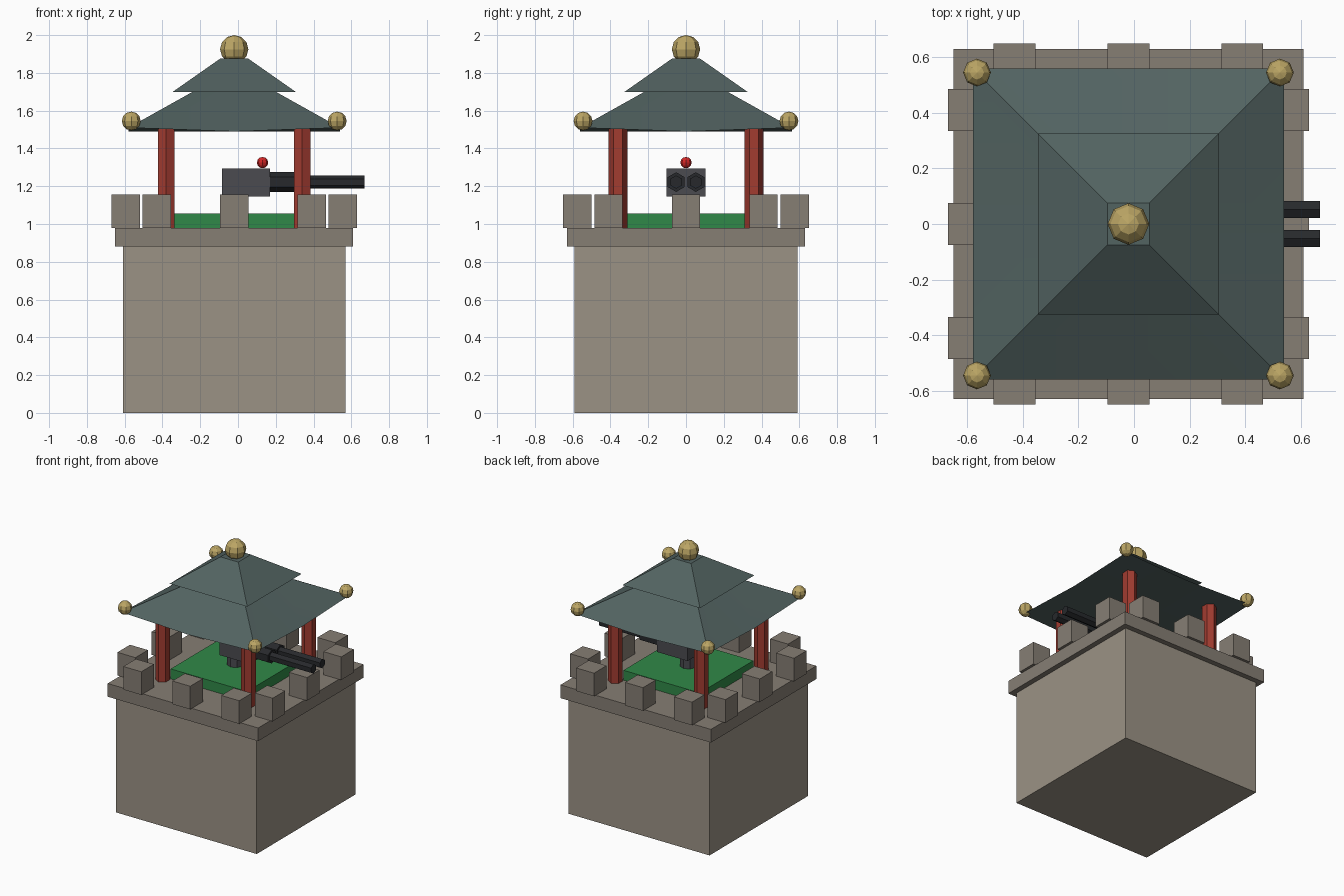
import bpy, bmesh, math
from mathutils import Matrix, Vector

if "Cube" in bpy.data.objects:
    bpy.data.objects.remove(bpy.data.objects["Cube"])

CX = -0.02  # tower axis


def material(name, rgb):
    m = bpy.data.materials.new(name)
    m.diffuse_color = (*rgb, 1)
    m.use_nodes = True
    m.node_tree.nodes["Principled BSDF"].inputs["Base Color"].default_value = m.diffuse_color
    return m


STONE = material("stone", (0.33, 0.29, 0.235))
DARK_STONE = material("dark_stone", (0.24, 0.21, 0.175))
GREEN = material("green", (0.03, 0.25, 0.065))
RED = material("red", (0.36, 0.045, 0.03))
ROOF = material("roof", (0.085, 0.125, 0.12))
GOLD = material("gold", (0.5, 0.38, 0.13))
METAL = material("metal", (0.07, 0.07, 0.08))
BLACK = material("black", (0.02, 0.022, 0.025))
BEAD = material("bead", (0.65, 0.02, 0.02))


def finish(name, bm, mat):
    bmesh.ops.recalc_face_normals(bm, faces=bm.faces[:])
    mesh = bpy.data.meshes.new(name)
    bm.to_mesh(mesh)
    bm.free()
    mesh.materials.append(mat)
    ob = bpy.data.objects.new(name, mesh)
    bpy.context.collection.objects.link(ob)
    return ob


def box(name, lo, hi, mat):
    bm = bmesh.new()
    lo, hi = Vector(lo), Vector(hi)
    bmesh.ops.create_cube(bm, size=1, matrix=Matrix.Translation((lo + hi) / 2)
                          @ Matrix.Diagonal((*(hi - lo), 1)))
    return finish(name, bm, mat)


def rod(name, a, b, r, mat, sides=6):
    bm = bmesh.new()
    a, b = Vector(a), Vector(b)
    rot = (b - a).to_track_quat('Z', 'Y').to_matrix().to_4x4()
    bmesh.ops.create_cone(bm, cap_ends=True, segments=sides, radius1=r, radius2=r,
                          depth=(b - a).length,
                          matrix=Matrix.Translation((a + b) / 2) @ rot)
    return finish(name, bm, mat)


def ball(name, c, r, mat, seg=8, rings=6):
    bm = bmesh.new()
    bmesh.ops.create_uvsphere(bm, u_segments=seg, v_segments=rings, radius=r,
                              matrix=Matrix.Translation(c))
    return finish(name, bm, mat)


def roof(name, rings):
    """Square roof tier; each ring is (half width, mid-edge z, corner lift)."""
    bm = bmesh.new()
    loops = []
    for h, z, lift in rings:
        loop = []
        for i in range(8):
            a = i * math.pi / 4
            x, y = round(math.cos(a)), round(math.sin(a))
            loop.append(bm.verts.new((CX + h * x, h * y, z + lift * (i % 2))))
        loops.append(loop)
    for lower, upper in zip(loops, loops[1:]):
        for i in range(8):
            j = (i + 1) % 8
            bm.faces.new((lower[i], lower[j], upper[j], upper[i]))
    bm.faces.new(loops[-1])
    # underside as a fan, so lifted corners stay clean
    hub = bm.verts.new((CX, 0, rings[0][1]))
    for i in range(8):
        bm.faces.new((loops[0][(i + 1) % 8], loops[0][i], hub))
    ob = finish(name, bm, ROOF)
    bpy.context.view_layer.objects.active = ob
    ob.select_set(True)
    bpy.ops.object.shade_smooth_by_angle(angle=math.radians(25))
    ob.select_set(False)


def slab(name, h, z0, z1, mat):
    box(name, (CX - h, -h, z0), (CX + h, h, z1), mat)


# stone tower and deck
slab("tower_body", 0.59, 0, 0.88, STONE)
slab("cornice", 0.63, 0.88, 0.98, DARK_STONE)
slab("green_deck", 0.32, 0.98, 1.055, GREEN)

# battlements, three per side
for side in range(4):
    rot = Matrix.Rotation(side * math.pi / 2, 4, 'Z')
    for off in (-0.41, 0, 0.41):
        c = rot @ Vector((off, -0.575, 0))
        box("merlon", (CX + c.x - 0.075, c.y - 0.075, 0.98),
            (CX + c.x + 0.075, c.y + 0.075, 1.155), DARK_STONE)

# pillars and corner ornaments
for sx in (-1, 1):
    for sy in (-1, 1):
        x, y = CX + 0.36 * sx, 0.36 * sy
        rod("pillar", (x, y, 0.98), (x, y, 1.51), 0.05, RED)
        ball("corner_ornament", (CX + 0.545 * sx, 0.545 * sy, 1.545), 0.05, GOLD)

# two-tier roof with finial
roof("lower_roof", [(0.56, 1.49, 0.02), (0.22, 1.70, 0)])
roof("upper_roof", [(0.325, 1.70, 0), (0.075, 1.875, 0)])
ball("finial", (CX, 0, 1.925), 0.075, GOLD)

# twin gun
rod("gun_pedestal", (CX, 0, 1.05), (CX, 0, 1.15), 0.06, METAL, 8)
box("gun_housing", (-0.085, -0.102, 1.145), (0.17, 0.102, 1.295), METAL)
for y in (-0.052, 0.052):
    rod("barrel_sleeve", (0.16, y, 1.222), (0.32, y, 1.222), 0.052, BLACK)
    rod("barrel", (0.30, y, 1.222), (0.67, y, 1.222), 0.035, BLACK)
ball("sight_bead", (0.13, 0, 1.325), 0.03, BEAD)
